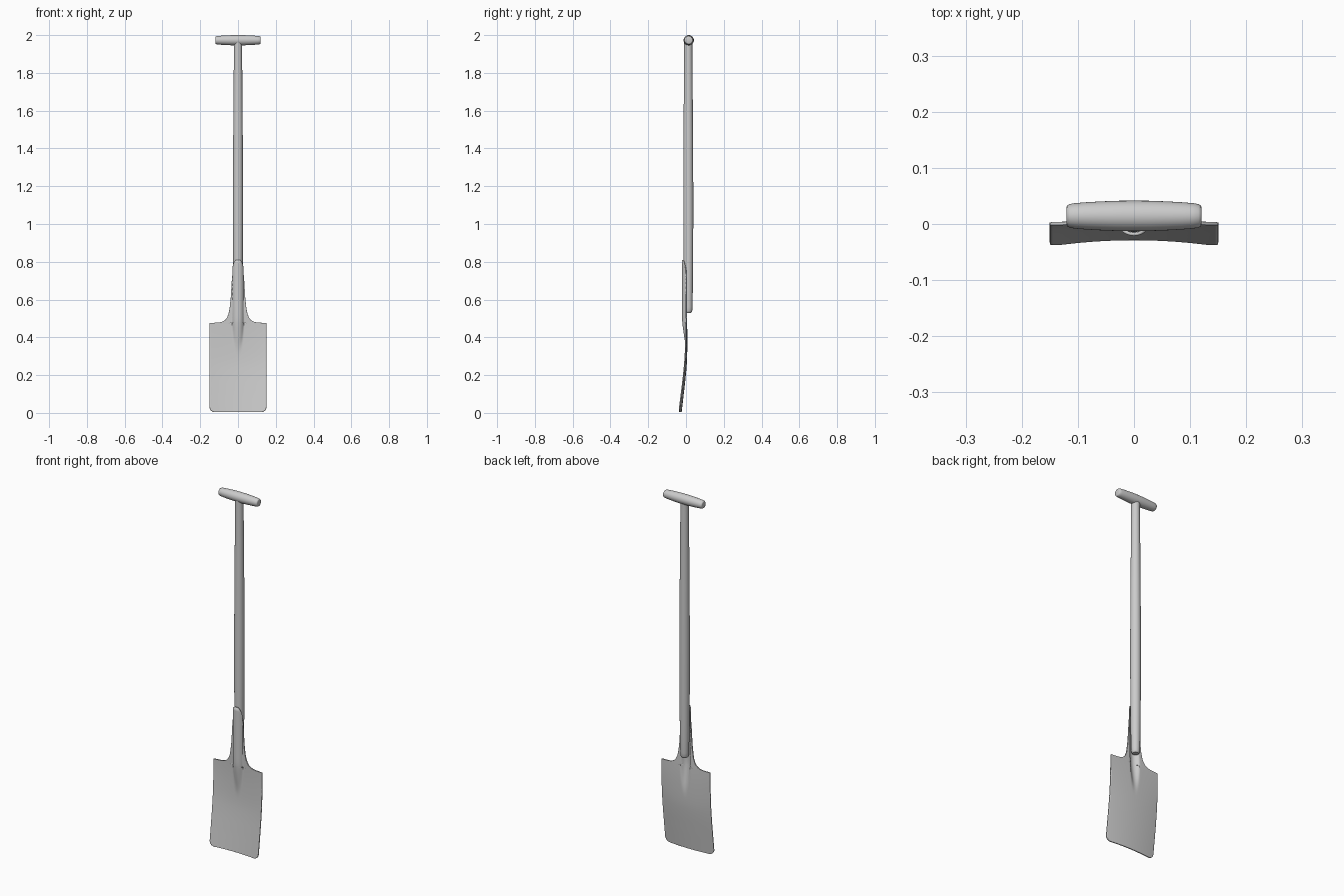
import bpy, bmesh, math
from mathutils import Vector

if "Cube" in bpy.data.objects:
    bpy.data.objects.remove(bpy.data.objects["Cube"])


def lerp(table, v):
    # piecewise smooth lookup in a short (position, value) table
    if v <= table[0][0]:
        return table[0][1]
    for (a, p), (b, q) in zip(table, table[1:]):
        if v <= b:
            return p + (q - p) * (v - a) / (b - a)
    return table[-1][1]


def finish(name, bm):
    bmesh.ops.recalc_face_normals(bm, faces=bm.faces)
    me = bpy.data.meshes.new(name)
    bm.to_mesh(me)
    bm.free()
    ob = bpy.data.objects.new(name, me)
    bpy.context.collection.objects.link(ob)
    bpy.ops.object.select_all(action='DESELECT')
    ob.select_set(True)
    bpy.context.view_layer.objects.active = ob
    bpy.ops.object.shade_smooth_by_angle(angle=math.radians(40))
    return ob


def lathe(name, profile, place, sides=32):
    # closed turned solid from (distance along axis, radius) points
    bm = bmesh.new()
    rings = []
    for d, r in profile:
        rings.append([bm.verts.new(place(d, r * math.cos(a), r * math.sin(a)))
                      for a in (2 * math.pi * i / sides for i in range(sides))])
    for lo, hi in zip(rings, rings[1:]):
        for i in range(sides):
            j = (i + 1) % sides
            bm.faces.new((lo[i], lo[j], hi[j], hi[i]))
    bm.faces.new(rings[0])
    bm.faces.new(rings[-1])
    return finish(name, bm)


# Wooden shaft, slightly swollen along its length
lathe("shaft",
      [(0.53, 0.015), (0.533, 0.0185), (0.54, 0.021), (0.56, 0.0225), (0.65, 0.024),
       (0.8, 0.0255), (1.0, 0.0265), (1.2, 0.0265), (1.5, 0.025), (1.75, 0.023),
       (1.88, 0.022), (1.965, 0.0215)],
      lambda d, a, b: Vector((a, 0.012 + b, d)))

# Barrel-shaped cross grip
half = [(0.0, 0.0272), (0.03, 0.0269), (0.06, 0.0257), (0.085, 0.0243), (0.105, 0.0226),
        (0.115, 0.021), (0.119, 0.0185), (0.12, 0.016)]
lathe("cross_grip",
      [(-d, r) for d, r in reversed(half[1:])] + half,
      lambda d, a, b: Vector((d, 0.0145 + a, 1.9728 + b)))

# Blade and half-open socket pressed from one sheet
BASE = [(0, -0.037), (0.1, -0.025), (0.2, -0.013), (0.28, -0.0055), (0.35, -0.002),
        (0.42, 0.0), (0.81, 0.0)]
DISH = [(0, 0.011), (0.25, 0.009), (0.478, 0.003), (0.55, 0.0)]
WIDTH = [(0.476, 0.15), (0.478, 0.105), (0.481, 0.089), (0.486, 0.077), (0.494, 0.066),
         (0.505, 0.058), (0.525, 0.050), (0.55, 0.045), (0.6, 0.039), (0.65, 0.036),
         (0.7, 0.033), (0.75, 0.030), (0.81, 0.0275)]
SINK = [(0.25, 0.034), (0.3, 0.028), (0.4, 0.012), (0.47, 0.002), (0.5, 0.0)]
CORNER = 0.028


def smooth(table, v, s):
    return sum(lerp(table, v + k * s) for k in (-1, -0.5, 0, 0.5, 1)) / 5


def half_width(z):
    if z < CORNER:
        return 0.15 - CORNER + math.sqrt(CORNER ** 2 - (CORNER - z) ** 2)
    return lerp(WIDTH, z)


def sheet_y(x, z):
    flat = lerp(BASE, z) if z < 0.03 else smooth(BASE, z, 0.03)
    flat += lerp(DISH, z) * (1 - (x / 0.15) ** 2)
    sink = smooth(SINK, z, 0.02)
    r, ax = 0.030, abs(x)
    dome = 0.012 + sink + (-math.sqrt(r * r - x * x) if ax < r else ax - r)
    k = 0.006
    h = max(k - abs(flat - dome), 0) / k
    return min(flat, dome) - h * h * k / 4


rows = [CORNER * (1 - math.cos(math.pi / 2 * i / 7)) for i in range(8)]
rows += [0.06 + 0.02 * i for i in range(20)] + [0.455, 0.47]
rows += [p[0] for p in WIDTH[:8]]
rows += [0.575 + 0.025 * i for i in range(9)] + [0.79, 0.81]
COLS = 60
bm = bmesh.new()
grid = []
for z in rows:
    line = []
    for i in range(COLS + 1):
        t = 2 * i / COLS - 1
        x = half_width(z) * t
        slope = 0.045 * t ** 4 * max(z - 0.7, 0) / 0.11
        line.append(bm.verts.new((x, sheet_y(x, z), z - slope + 0.004 * max(0, 1 - z / 0.1))))
    grid.append(line)
for lo, hi in zip(grid, grid[1:]):
    for i in range(COLS):
        bm.faces.new((lo[i], lo[i + 1], hi[i + 1], hi[i]))
blade = finish("blade_and_socket", bm)
solid = blade.modifiers.new("sheet_thickness", 'SOLIDIFY')
solid.thickness = 0.006
solid.offset = 0
# keep the thickness ahead of the smoothing pass
blade.modifiers.move(len(blade.modifiers) - 1, 0)
